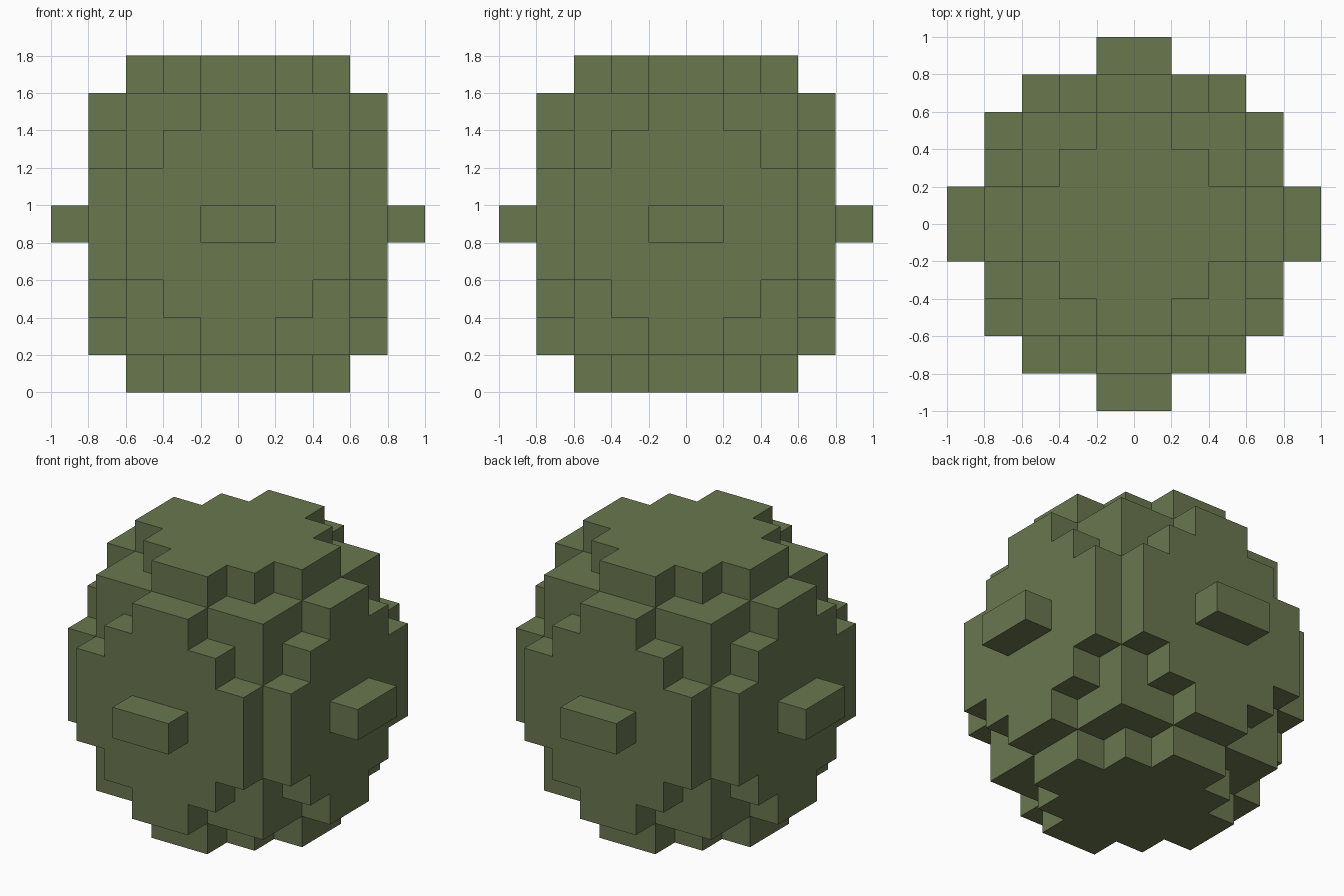
import bpy, bmesh, math
from mathutils import Matrix

if "Cube" in bpy.data.objects:
    bpy.data.objects.remove(bpy.data.objects["Cube"], do_unlink=True)

U = 0.2      # block size
MID = 0.9    # height of the centre

olive = bpy.data.materials.new("olive_green")
olive.use_nodes = True
colour = (0.144, 0.185, 0.078, 1)
olive.diffuse_color = colour
olive.node_tree.nodes["Principled BSDF"].inputs["Base Color"].default_value = colour


def prism(name, outline, start, end, turn):
    """Extrude an outline along local z, then turn it about the centre."""
    bm = bmesh.new()
    face = bm.faces.new([bm.verts.new((x, y, start)) for x, y in outline])
    top = bmesh.ops.extrude_face_region(bm, geom=[face])["geom"]
    bmesh.ops.translate(bm, vec=(0, 0, end - start),
                        verts=[g for g in top if isinstance(g, bmesh.types.BMVert)])
    bm.transform(Matrix.Translation((0, 0, MID)) @ turn)
    bmesh.ops.recalc_face_normals(bm, faces=bm.faces)
    mesh = bpy.data.meshes.new(name)
    bm.to_mesh(mesh)
    bm.free()
    mesh.materials.append(olive)
    obj = bpy.data.objects.new(name, mesh)
    bpy.context.collection.objects.link(obj)
    return obj


def rect(w, h):
    return [(w, -h), (w, h), (-w, h), (-w, -h)]


def stepped(h):
    """Outline with two-step corners; h is the half height of the widest band."""
    q = [(3*U, h), (2*U, h), (2*U, h + U), (U, h + U), (U, h + 2*U)]
    half = q + [(-x, y) for x, y in reversed(q)]
    return half + [(-x, -y) for x, y in half]


# Solid block in the middle
prism("core", rect(0.6, 0.6), -0.7, 0.7, Matrix())

# Stepped plates above and below
for name, angle in (("top_plate", 0), ("bottom_plate", math.pi)):
    prism(name, stepped(U), 0.7, 0.9, Matrix.Rotation(angle, 4, 'X'))

# Stepped plate and small knob on each of the four sides
upright = Matrix.Rotation(math.pi / 2, 4, 'X')
for i, side in enumerate(("front", "left", "back", "right")):
    turn = Matrix.Rotation(i * math.pi / 2, 4, 'Z') @ upright
    prism(side + "_plate", stepped(0.3), 0.6, 0.8, turn)
    prism(side + "_knob", rect(U, 0.1), 0.8, 1.0, turn)
